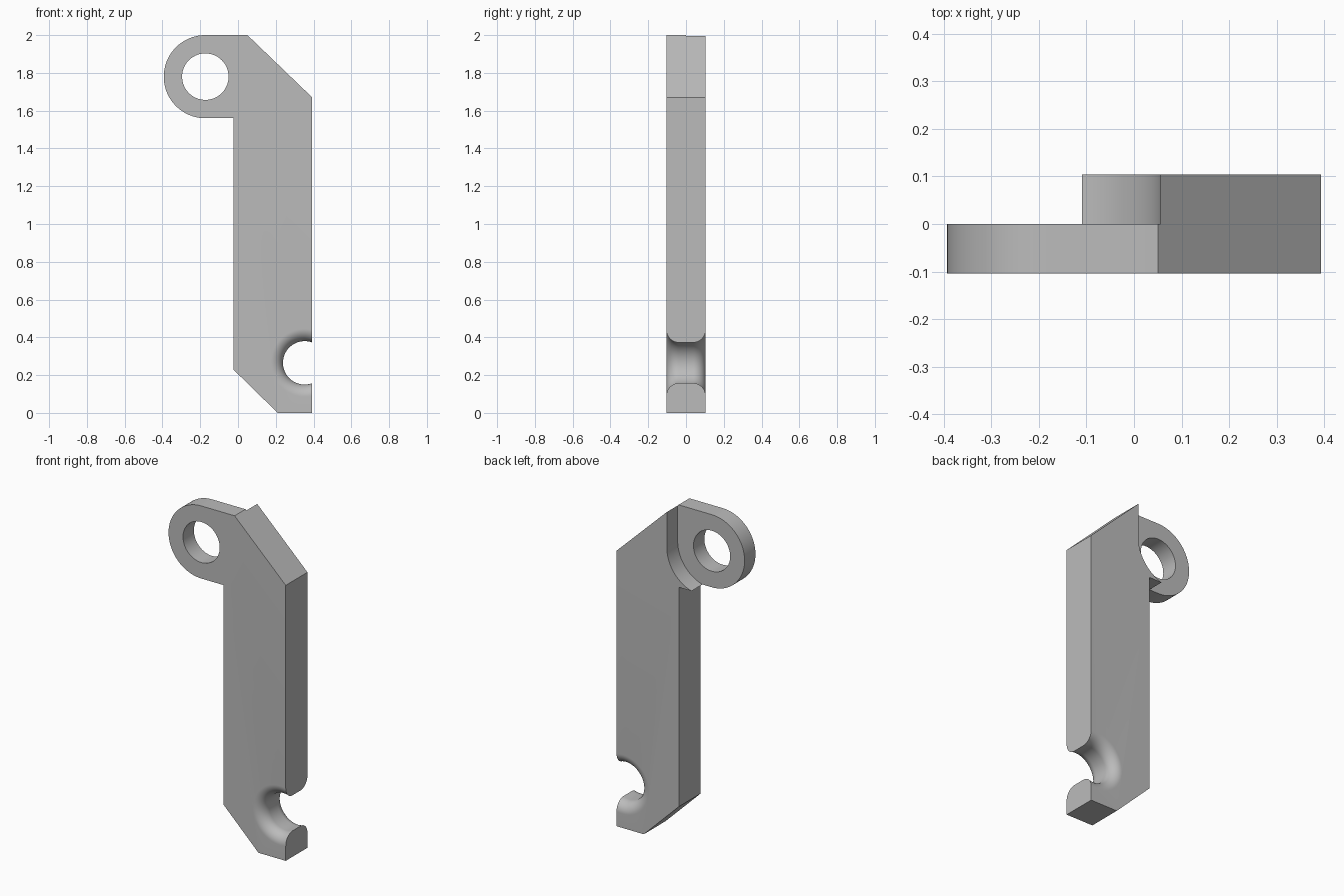
import bpy, bmesh
from math import sin, cos, pi

if "Cube" in bpy.data.objects:
    bpy.data.objects.remove(bpy.data.objects["Cube"], do_unlink=True)

HALF = 0.104             # half the plate thickness
EYE = (-0.173, 1.78)     # centre of the eye lug (x, z)
HOOK = (0.353, 0.265)    # centre of the side notch (x, z)

grey = bpy.data.materials.new("plain grey")
grey.use_nodes = True
grey.diffuse_color = (0.5, 0.5, 0.5, 1)
grey.node_tree.nodes["Principled BSDF"].inputs["Base Color"].default_value = (0.5, 0.5, 0.5, 1)


def arc(centre, r, a0, a1, n):
    """Points along an arc in the xz plane, angles as multiples of pi."""
    angles = [pi * (a0 + (a1 - a0) * i / n) for i in range(n + 1)]
    return [(centre[0] + r * cos(a), centre[1] + r * sin(a)) for a in angles]


def make_object(name, bm):
    bmesh.ops.recalc_face_normals(bm, faces=bm.faces)
    mesh = bpy.data.meshes.new(name)
    bm.to_mesh(mesh)
    bm.free()
    mesh.materials.append(grey)
    obj = bpy.data.objects.new(name, mesh)
    bpy.context.collection.objects.link(obj)
    return obj


def extrude_profile(name, points, y0, y1):
    bm = bmesh.new()
    face = bm.faces.new([bm.verts.new((x, y0, z)) for x, z in points])
    new = bmesh.ops.extrude_face_region(bm, geom=[face])["geom"]
    verts = [v for v in new if isinstance(v, bmesh.types.BMVert)]
    bmesh.ops.translate(bm, verts=verts, vec=(0, y1 - y0, 0))
    return make_object(name, bm)


def lathe(name, centre, profile, n):
    """Revolve (radius, y) points about a y-parallel axis and cap both ends."""
    bm = bmesh.new()
    rings = [[bm.verts.new((x, y, z)) for x, z in arc(centre, r, 0, 2, n)[:-1]]
             for r, y in profile]
    for a, b in zip(rings, rings[1:]):
        for i in range(n):
            j = (i + 1) % n
            bm.faces.new((a[i], a[j], b[j], b[i]))
    bm.faces.new(rings[0])
    bm.faces.new(rings[-1])
    return make_object(name, bm)


# Plate outline: rounded lug, sloped shoulder, straight shank, chamfered foot
outline = arc(EYE, 0.22, 0.5, 1.5, 48)
outline += [(-0.025, 1.56), (-0.025, 0.23), (0.21, 0), (0.393, 0), (0.393, 1.67), (0.05, 2)]
bracket = extrude_profile("hook_bracket", outline, -HALF, HALF)

# Eye hole
eye_cutter = lathe("eye_cutter", EYE, [(0.123, -0.3), (0.123, 0.3)], 72)

# Relief that halves the thickness behind the lug
relief = arc(EYE, 0.229, 1, 2, 48) + [(EYE[0] + 0.229, 2.2), (EYE[0] - 0.229, 2.2)]
relief_cutter = extrude_profile("relief_cutter", relief, 0, 0.3)

# Open notch with rounded lips on both faces
FILLET, BORE = 0.065, 0.115
lip = arc((BORE + FILLET, HALF - FILLET), FILLET, 1, 0.5, 14)
lip.append((BORE + FILLET, HALF + 0.05))
flare = [(r, -y) for r, y in reversed(lip)] + lip
notch_cutter = lathe("notch_cutter", HOOK, flare, 96)

# Cut everything, then drop the cutters
cutters = (eye_cutter, relief_cutter, notch_cutter)
for cutter in cutters:
    cutter.hide_render = True
    mod = bracket.modifiers.new(cutter.name, "BOOLEAN")
    mod.operation = "DIFFERENCE"
    mod.solver = "EXACT"
    mod.object = cutter
depsgraph = bpy.context.evaluated_depsgraph_get()
cut_mesh = bpy.data.meshes.new_from_object(bracket.evaluated_get(depsgraph))
bracket.modifiers.clear()
bracket.data = cut_mesh
for cutter in cutters:
    bpy.data.objects.remove(cutter, do_unlink=True)

bpy.ops.object.select_all(action="DESELECT")
bracket.select_set(True)
bpy.context.view_layer.objects.active = bracket
bpy.ops.object.shade_smooth_by_angle(angle=pi / 6)
